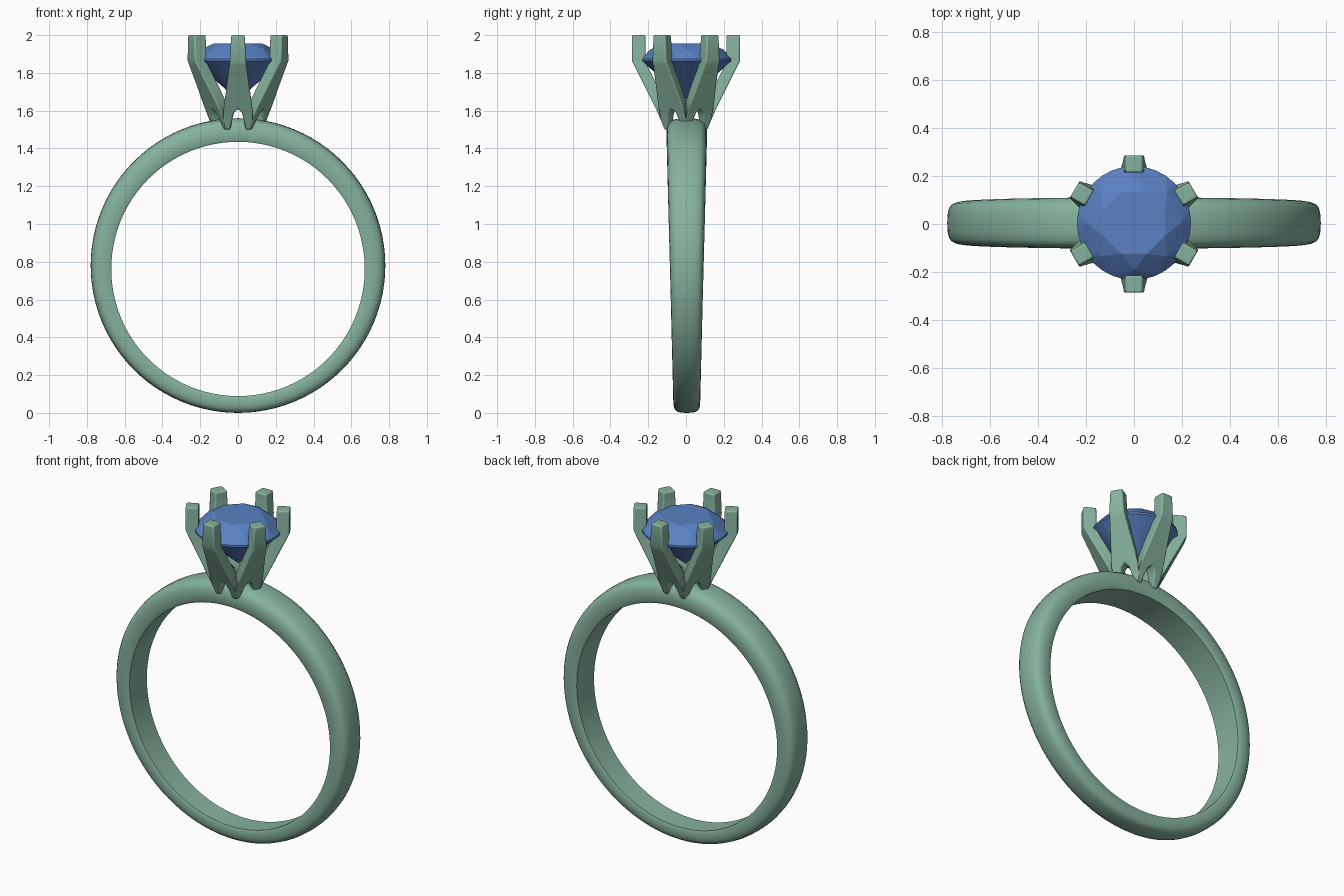
import bpy, bmesh
from math import sin, cos, pi, tan, radians

if "Cube" in bpy.data.objects:
    bpy.data.objects.remove(bpy.data.objects["Cube"])


def finish(name, bm, color):
    bmesh.ops.recalc_face_normals(bm, faces=bm.faces)
    me = bpy.data.meshes.new(name)
    bm.to_mesh(me)
    bm.free()
    ob = bpy.data.objects.new(name, me)
    bpy.context.collection.objects.link(ob)
    mat = bpy.data.materials.new(name + "_material")
    mat.diffuse_color = color
    mat.use_nodes = True
    mat.node_tree.nodes["Principled BSDF"].inputs["Base Color"].default_value = mat.diffuse_color
    me.materials.append(mat)
    return ob


def smooth(ob, angle):
    bpy.ops.object.select_all(action='DESELECT')
    ob.select_set(True)
    bpy.context.view_layer.objects.active = ob
    bpy.ops.object.shade_smooth_by_angle(angle=radians(angle))


METAL = (0.24, 0.45, 0.34, 1)
BLUE = (0.10, 0.22, 0.55, 1)

# Band: D-shaped section (width fraction, thickness fraction), tapering to the bottom
half = [(-0.93, 0.0), (-1, 0.12), (-1, 0.45), (-0.96, 0.65), (-0.86, 0.83),
        (-0.7, 0.93), (-0.4, 0.985)]
section = half + [(0, 1)] + [(-s, t) for s, t in reversed(half)]
bm = bmesh.new()
N = 96
rings = []
for i in range(N):
    a = 2 * pi * i / N
    ox, oz = 0.78 * cos(a), 0.78 + 0.78 * sin(a)
    ix, iz = 0.671 * cos(a), 0.762 + 0.673 * sin(a)
    w = 0.071 + 0.036 * oz / 1.56
    rings.append([bm.verts.new((ix + (ox - ix) * t, 0.004 + w * s, iz + (oz - iz) * t))
                  for s, t in section])
M = len(section)
for i in range(N):
    p, q = rings[i], rings[(i + 1) % N]
    for j in range(M):
        bm.faces.new((p[j], p[(j + 1) % M], q[(j + 1) % M], q[j]))
smooth(finish("band", bm, METAL), 40)

# Setting: six prongs, each splitting into two legs that meet the neighbours
# levels: z, outer radius, inner radius, arch half-width, prong half-width
levels = [(2.0, 0.287, 0.215, 0, 0.036), (1.865, 0.287, 0.215, 0, 0.043),
          (1.84, 0.275, 0.205, 0, 0.045), (1.72, 0.215, 0.145, 0, 0.061),
          (1.66, 0.185, 0.115, 0, 0.071), (1.61, 0.16, 0.092, 0, 0.079),
          (1.59, 0.15, 0.085, 0.02, 0.08), (1.56, 0.137, 0.08, 0.029, 0.08),
          (1.50, 0.113, 0.08, 0.042, 0.08)]
seam = tan(pi / 6)
bm = bmesh.new()
for k in range(6):
    a = pi / 6 + k * pi / 3
    for side in (-1, 1):
        rows = []
        for z, ro, ri, ui, uo in levels:
            row = []
            for r, u in ((ro, ui), (ro, min(uo, seam * ro)),
                         (ri, min(uo, seam * ri)), (ri, min(ui, seam * ri * 0.85))):
                u *= side
                row.append(bm.verts.new((r * cos(a) - u * sin(a), r * sin(a) + u * cos(a), z)))
            rows.append(row)
        for n in range(len(rows) - 1):
            p, q = rows[n], rows[n + 1]
            for j in range(4):
                if j == 3 and levels[n + 1][3] == 0:
                    continue  # halves join along the prong centre
                bm.faces.new((p[j], p[(j + 1) % 4], q[(j + 1) % 4], q[j]))
        bm.faces.new(rows[0])
        bm.faces.new(rows[-1])
bmesh.ops.remove_doubles(bm, verts=bm.verts, dist=0.0005)
setting = finish("prong_setting", bm, METAL)
bev = setting.modifiers.new("soft_edges", 'BEVEL')
bev.width = 0.013
bev.segments = 3
bev.angle_limit = radians(40)
smooth(setting, 40)

# Gem: brilliant cut as the hull of its facet corner rings (radius, z, count, turn)
bm = bmesh.new()
for r, z, n, turn in ((0.14, 1.955, 8, 0.5), (0.195, 1.923, 8, 0), (0.238, 1.874, 32, 0),
                      (0.238, 1.862, 32, 0), (0.09, 1.738, 8, 0.5), (0.003, 1.66, 8, 0)):
    for i in range(n):
        a = 2 * pi * (i + turn) / n
        bm.verts.new((r * cos(a), 0.004 + r * sin(a), z))
bmesh.ops.convex_hull(bm, input=bm.verts)
bmesh.ops.delete(bm, geom=[v for v in bm.verts if not v.link_faces], context='VERTS')
bmesh.ops.dissolve_limit(bm, angle_limit=radians(1), verts=bm.verts, edges=bm.edges)
finish("gem", bm, BLUE)
